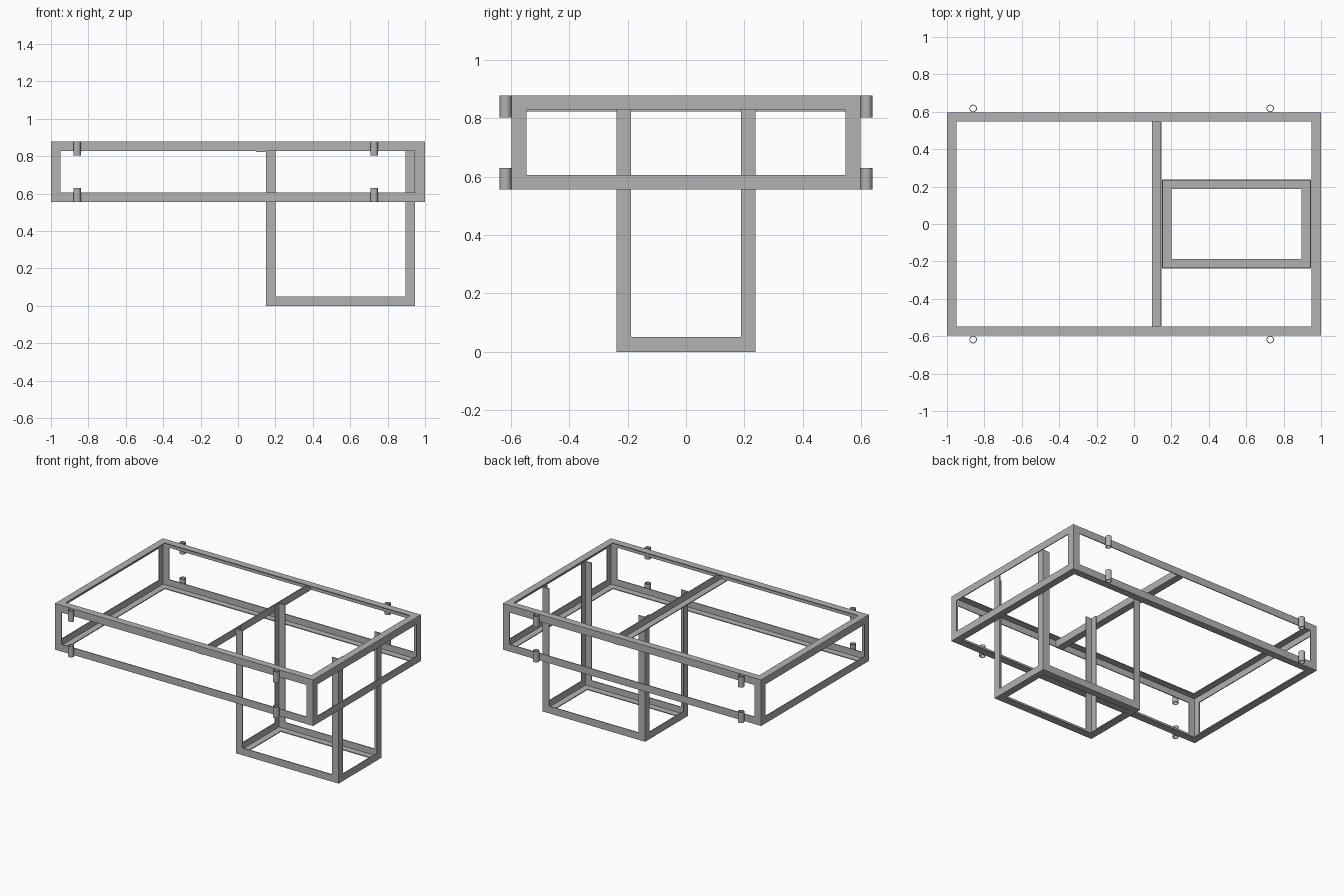
import bpy, bmesh, math
from mathutils import Vector

if "Cube" in bpy.data.objects:
    bpy.data.objects.remove(bpy.data.objects["Cube"], do_unlink=True)

W, T = 0.05, 0.006          # angle iron leg width and thickness
X, Y, Z = (Vector(v) for v in ((1, 0, 0), (0, 1, 0), (0, 0, 1)))

steel = bpy.data.materials.new("steel_grey")
steel.use_nodes = True
steel.diffuse_color = (0.45, 0.45, 0.45, 1)
steel.node_tree.nodes["Principled BSDF"].inputs["Base Color"].default_value = (0.45, 0.45, 0.45, 1)


def finish(name, bm):
    bmesh.ops.recalc_face_normals(bm, faces=bm.faces)
    mesh = bpy.data.meshes.new(name)
    bm.to_mesh(mesh)
    bm.free()
    mesh.materials.append(steel)
    obj = bpy.data.objects.new(name, mesh)
    bpy.context.collection.objects.link(obj)
    return obj


def angle_iron(name, start, end, leg_a, leg_b, mitre=False):
    """L-section bar whose outer heel runs start to end; mitred ends cut along leg_a."""
    profile = [(0, 0), (W, 0), (W, T), (T, T), (T, W), (0, W)]
    start, end = Vector(start), Vector(end)
    along = (end - start).normalized()
    bm = bmesh.new()
    rings = []
    for point, sign in ((start, 1), (end, -1)):
        rings.append([bm.verts.new(point + leg_a * a + leg_b * b
                                   + along * (sign * a if mitre else 0))
                      for a, b in profile])
    low, high = rings
    for i in range(6):
        j = (i + 1) % 6
        bm.faces.new((low[i], low[j], high[j], high[i]))
    bm.faces.new(low)
    bm.faces.new(high)
    return finish(name, bm)


def ring_frame(name, x0, x1, y, z, up):
    """Mitred rectangle of rails with flat legs inward and upright legs along up."""
    for side, s in (("front", -1), ("back", 1)):
        angle_iron(f"{name}_{side}_rail", (x0, s * y, z), (x1, s * y, z), -s * Y, up, True)
    for side, x, inward in (("right", x0, X), ("left", x1, -X)):
        angle_iron(f"{name}_{side}_rail", (x, -y, z), (x, y, z), inward, up, True)


def corner_posts(name, x0, x1, y, z0, z1):
    for side, x, inward in (("right", x0, X), ("left", x1, -X)):
        for end, s in (("front", -1), ("back", 1)):
            angle_iron(f"{name}_{end}_{side}_post", (x, s * y, z0), (x, s * y, z1),
                       inward, -s * Y)


# Main tray frame
BOTTOM, TOP, DEPTH = 0.555, 0.878, 0.597
ring_frame("tray_top", -1, 1, DEPTH, TOP, -Z)
ring_frame("tray_bottom", -1, 1, DEPTH, BOTTOM, Z)
corner_posts("tray", -1, 1, DEPTH, BOTTOM + W, TOP - W)

# Cross bar tucked under the top rails
angle_iron("cross_bar", (0.146, -DEPTH + T, TOP - T - W), (0.146, DEPTH - T, TOP - T - W), -X, Z)

# Hanging box frame
ring_frame("box_bottom", 0.15, 0.946, 0.238, 0, Z)
corner_posts("box", 0.15, 0.946, 0.238, W, TOP - T)


# Hollow hinge sleeves on the front and back
def sleeve(name, x, y, z0, height=0.075, outer=0.02, inner=0.016, sides=32):
    bm = bmesh.new()
    loops = []
    for r, z in ((outer, z0), (outer, z0 + height), (inner, z0 + height), (inner, z0)):
        loops.append([bm.verts.new((x + r * math.cos(math.tau * i / sides),
                                    y + r * math.sin(math.tau * i / sides), z))
                      for i in range(sides)])
    for k in range(4):
        a, b = loops[k], loops[(k + 1) % 4]
        for i in range(sides):
            j = (i + 1) % sides
            bm.faces.new((a[i], a[j], b[j], b[i]))
    obj = finish(name, bm)
    bpy.ops.object.select_all(action="DESELECT")
    obj.select_set(True)
    bpy.context.view_layer.objects.active = obj
    bpy.ops.object.shade_smooth_by_angle()


for side, x in (("right", -0.86), ("left", 0.728)):
    for end, s in (("front", -1), ("back", 1)):
        for level, z in (("lower", BOTTOM), ("upper", TOP - 0.075)):
            sleeve(f"{level}_{end}_{side}_sleeve", x, s * (DEPTH + 0.021), z)
